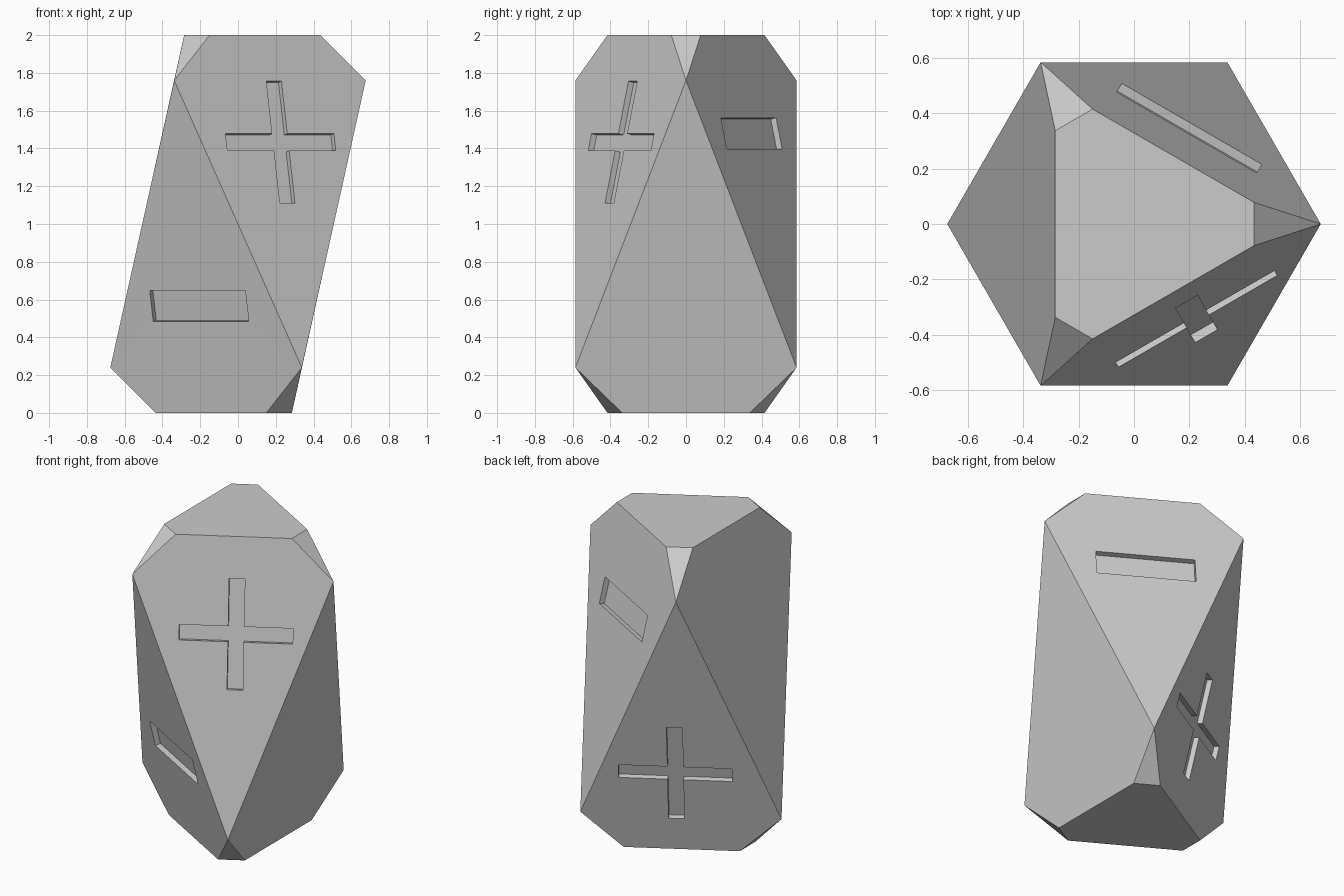
import bpy
import bmesh
from math import atan2, cos, sin, radians
from mathutils import Matrix, Vector

if "Cube" in bpy.data.objects:
    bpy.data.objects.remove(bpy.data.objects["Cube"], do_unlink=True)

RADIUS = 0.676        # corner distance from the axis
SHOULDER = 1.76       # height of the upper corners
SLOPE = (RADIUS / 2) / (2 * SHOULDER - 2)
DEPTH = 0.033         # engraving depth

grey = bpy.data.materials.new("stone grey")
grey.use_nodes = True
colour = (0.6, 0.6, 0.6, 1)
grey.diffuse_color = colour
grey.node_tree.nodes["Principled BSDF"].inputs["Base Color"].default_value = colour


def make_object(name, bm):
    bmesh.ops.recalc_face_normals(bm, faces=bm.faces)
    mesh = bpy.data.meshes.new(name)
    bm.to_mesh(mesh)
    bm.free()
    mesh.materials.append(grey)
    obj = bpy.data.objects.new(name, mesh)
    bpy.context.collection.objects.link(obj)
    return obj


# Twisted triangular body with clipped corners: hull of two opposed ends
bm = bmesh.new()
for k in range(3):
    turn = Matrix.Rotation(radians(120 * k), 3, "Z")
    for x, y, z in ((RADIUS, 0, SHOULDER), (0.435, 0.078, 2), (0.435, -0.078, 2)):
        bm.verts.new(turn @ Vector((x, y, z)))
        bm.verts.new(turn @ Vector((-x, y, 2 - z)))
bmesh.ops.convex_hull(bm, input=bm.verts)
bmesh.ops.dissolve_limit(bm, angle_limit=radians(2), verts=bm.verts, edges=bm.edges)
body = make_object("die_body", bm)


def bar_outline(w, h):
    return [(-w, -h), (w, -h), (w, h), (-w, h)]


def cross_outline(r, t):
    quarter = [(r, -t), (r, t), (t, t)]
    points = []
    for k in range(4):
        c, s = round(cos(radians(90 * k))), round(sin(radians(90 * k)))
        points += [(x * c - y * s, x * s + y * c) for x, y in quarter]
    return points


def engrave(name, outline, angle, upper, z, shift=0):
    """Cut an outline into the long face that looks towards the given angle."""
    a, side = radians(angle), 1 if upper else -1
    tilt = atan2(SLOPE, 1)
    n = Vector((cos(a) * cos(tilt), sin(a) * cos(tilt), side * sin(tilt)))
    u = Vector((-sin(a), cos(a), 0))
    v = n.cross(u)
    drop = SHOULDER - z if upper else z - (2 - SHOULDER)
    reach = RADIUS / 2 + SLOPE * drop
    centre = Vector((cos(a) * reach, sin(a) * reach, z)) + u * shift
    cut = bmesh.new()
    floor = [cut.verts.new(centre + u * x + v * y - n * DEPTH) for x, y in outline]
    face = cut.faces.new(floor)
    grown = bmesh.ops.extrude_face_region(cut, geom=[face])["geom"]
    moved = [g for g in grown if isinstance(g, bmesh.types.BMVert)]
    bmesh.ops.translate(cut, verts=moved, vec=n * DEPTH * 2)
    cutter = make_object(name, cut)
    cutter.hide_render = True
    mod = body.modifiers.new(name, "BOOLEAN")
    mod.operation, mod.solver, mod.object = "DIFFERENCE", "EXACT", cutter
    bpy.context.view_layer.objects.active = body
    bpy.ops.object.modifier_apply(modifier=name)
    bpy.data.objects.remove(cutter, do_unlink=True)


# Engraved marks; the two remaining long faces stay blank
cross = cross_outline(0.331, 0.046)
bar = bar_outline(0.292, 0.084)
engrave("upper_cross", cross, -60, True, 1.433, 0.024)
engrave("lower_cross", cross, 120, False, 0.54, -0.026)
engrave("upper_bar", bar, 60, True, 1.48)
engrave("lower_bar", bar, -120, False, 0.565)
